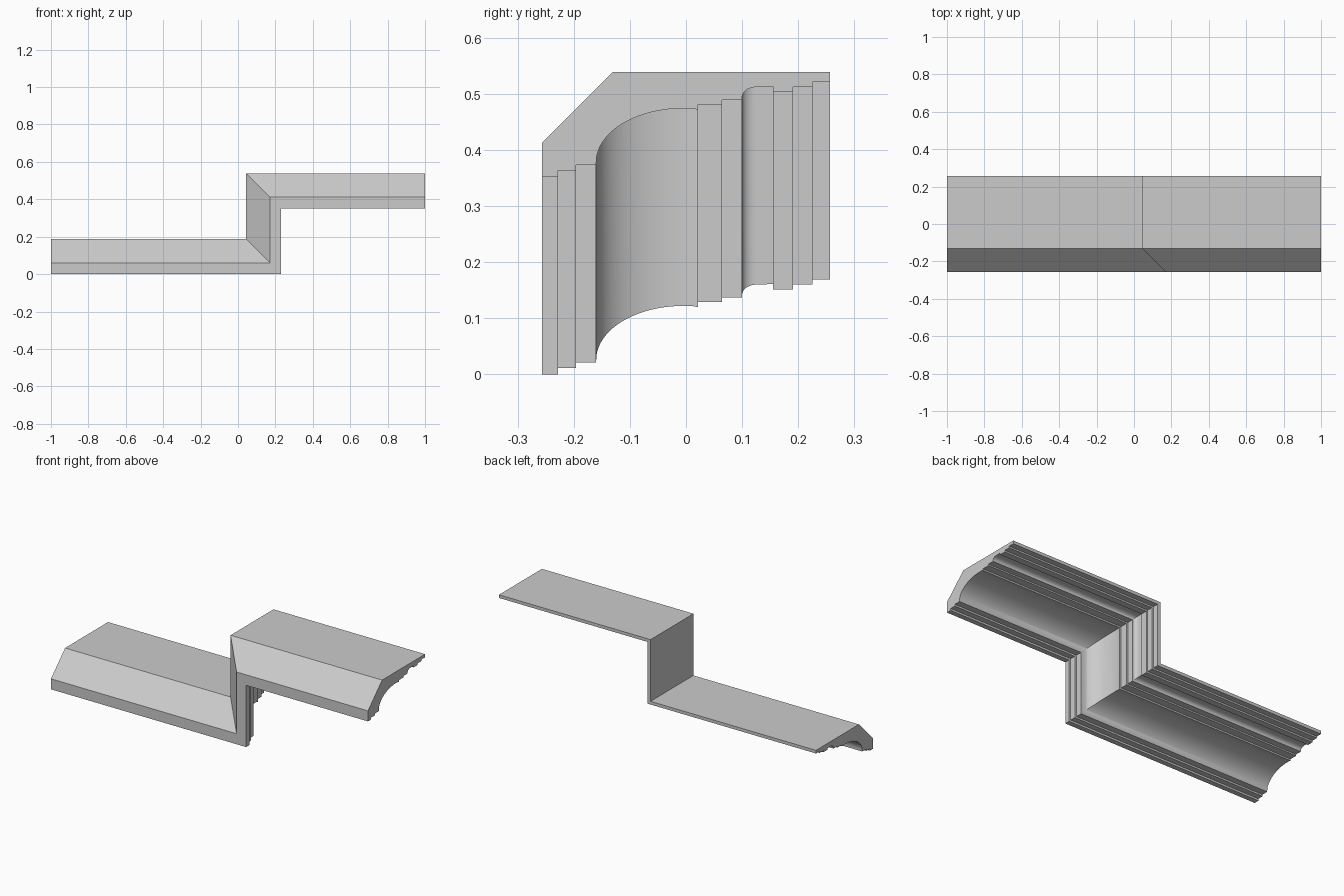
import bpy, bmesh, math

if "Cube" in bpy.data.objects:
    bpy.data.objects.remove(bpy.data.objects["Cube"])

RISE = 0.352      # height difference between the two runs
CORNER = 0.231    # x of the riser's lower face


def cove(cy, ch, ry, rh, n):
    """Quarter ellipse rising from its front side to its crown."""
    return [(cy - ry * math.cos(a), ch + rh * math.sin(a))
            for a in (i * math.pi / 2 / n for i in range(n + 1))]


# moulding profile as (y, height): underside front to back, then top
profile = [(-0.257, 0), (-0.228, 0), (-0.228, 0.011), (-0.196, 0.011),
           (-0.196, 0.021), (-0.160, 0.021)]
profile += cove(-0.005, 0.026, 0.155, 0.096, 20)
profile += [(0.010, 0.122), (0.021, 0.120), (0.021, 0.129), (0.064, 0.129),
            (0.064, 0.137), (0.100, 0.137)]
profile += cove(0.126, 0.142, 0.026, 0.018, 10)
profile += [(0.155, 0.161), (0.155, 0.151), (0.191, 0.151), (0.191, 0.160),
            (0.225, 0.160), (0.225, 0.169), (0.257, 0.169),
            (0.257, 0.187), (-0.130, 0.187), (-0.257, 0.060)]

# stations along the stepped path: end, lower mitre, upper mitre, end
stations = [lambda y, h: (-1, y, h),
            lambda y, h: (CORNER - h, y, h),
            lambda y, h: (CORNER - h, y, h + RISE),
            lambda y, h: (1, y, h + RISE)]

bm = bmesh.new()
rings = [[bm.verts.new(f(y, h)) for y, h in profile] for f in stations]
n = len(profile)
for a, b in zip(rings, rings[1:]):
    for i in range(n):
        j = (i + 1) % n
        bm.faces.new((a[i], a[j], b[j], b[i]))
# end caps
bm.faces.new(rings[0])
bm.faces.new(rings[-1])
bmesh.ops.recalc_face_normals(bm, faces=bm.faces)

mesh = bpy.data.meshes.new("stepped_moulding")
bm.to_mesh(mesh)
bm.free()
obj = bpy.data.objects.new("stepped_moulding", mesh)
bpy.context.collection.objects.link(obj)

# smooth coves, crisp steps and mitres
bpy.context.view_layer.objects.active = obj
obj.select_set(True)
bpy.ops.object.shade_smooth_by_angle(angle=math.radians(25))
